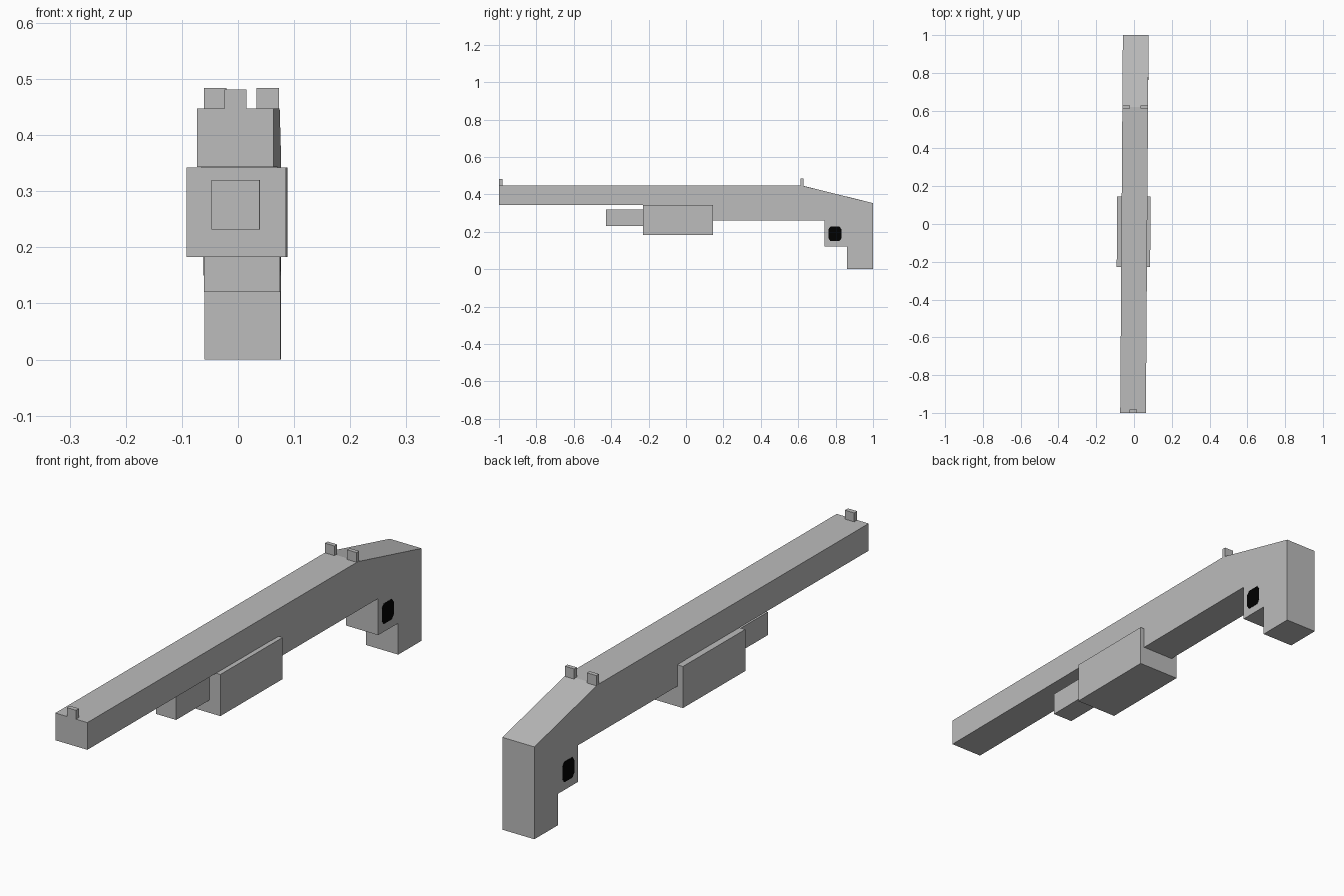
import bpy
import bmesh
from mathutils import Matrix

old = bpy.data.objects.get("Cube")
if old:
    bpy.data.objects.remove(old, do_unlink=True)

YAW = -0.007   # the whole model is turned very slightly about z
CENTRE = 0.002


def material(name, rgb):
    mat = bpy.data.materials.new(name)
    mat.use_nodes = True
    colour = (*rgb, 1)
    mat.diffuse_color = colour
    mat.node_tree.nodes["Principled BSDF"].inputs["Base Color"].default_value = colour
    return mat


grey = material("plain_grey", (0.5, 0.5, 0.5))
black = material("black", (0.0, 0.0, 0.0))


def extrude_side(name, profile, x0, x1, mat):
    """Extrude a (y, z) outline from x0 to x1, then apply the slight turn."""
    bm = bmesh.new()
    face = bm.faces.new([bm.verts.new((x0, y, z)) for y, z in profile])
    new = bmesh.ops.extrude_face_region(bm, geom=[face])["geom"]
    moved = [v for v in new if isinstance(v, bmesh.types.BMVert)]
    bmesh.ops.translate(bm, verts=moved, vec=(x1 - x0, 0, 0))
    bmesh.ops.recalc_face_normals(bm, faces=bm.faces)
    bm.transform(Matrix.Translation((CENTRE, 0, 0)) @ Matrix.Rotation(YAW, 4, "Z"))
    mesh = bpy.data.meshes.new(name)
    bm.to_mesh(mesh)
    bm.free()
    mesh.materials.append(mat)
    obj = bpy.data.objects.new(name, mesh)
    bpy.context.collection.objects.link(obj)
    return obj


def block(name, x, y, z):
    outline = [(y[0], z[0]), (y[1], z[0]), (y[1], z[1]), (y[0], z[1])]
    return extrude_side(name, outline, x[0], x[1], grey)


# Barrel, receiver and stepped grip in one outline
HALF = 0.068
body = [(-1, 0.343), (-1, 0.447), (0.62, 0.447), (1, 0.353), (1, 0), (0.86, 0),
        (0.86, 0.12), (0.74, 0.12), (0.74, 0.26), (0.1, 0.26), (0.1, 0.343)]
extrude_side("body", body, -HALF, HALF, grey)

# Fore grip and the tube in front of it
block("fore_grip", (-0.092, 0.085), (-0.228, 0.145), (0.183, 0.342))
block("lower_tube", (-0.046, 0.039), (-0.428, -0.2), (0.232, 0.32))

# Sights
block("front_sight", (-0.019, 0.02), (-1, -0.982), (0.44, 0.481))
for name, x in (("left_rear_sight", (0.027, 0.067)), ("right_rear_sight", (-0.067, -0.027))):
    block(name, x, (0.612, 0.628), (0.44, 0.484))

# Dark button with clipped corners on each side of the grip
Y, Z, R, C = 0.797, 0.189, 0.035, 0.024
button = [(Y - R, Z - C), (Y - C, Z - R - 0.004), (Y + C, Z - R - 0.004), (Y + R, Z - C),
          (Y + R, Z + C), (Y + C, Z + R + 0.004), (Y - C, Z + R + 0.004), (Y - R, Z + C)]
for name, side in (("left_button", 1), ("right_button", -1)):
    extrude_side(name, button, side * (HALF - 0.002), side * (HALF + 0.001), black)
